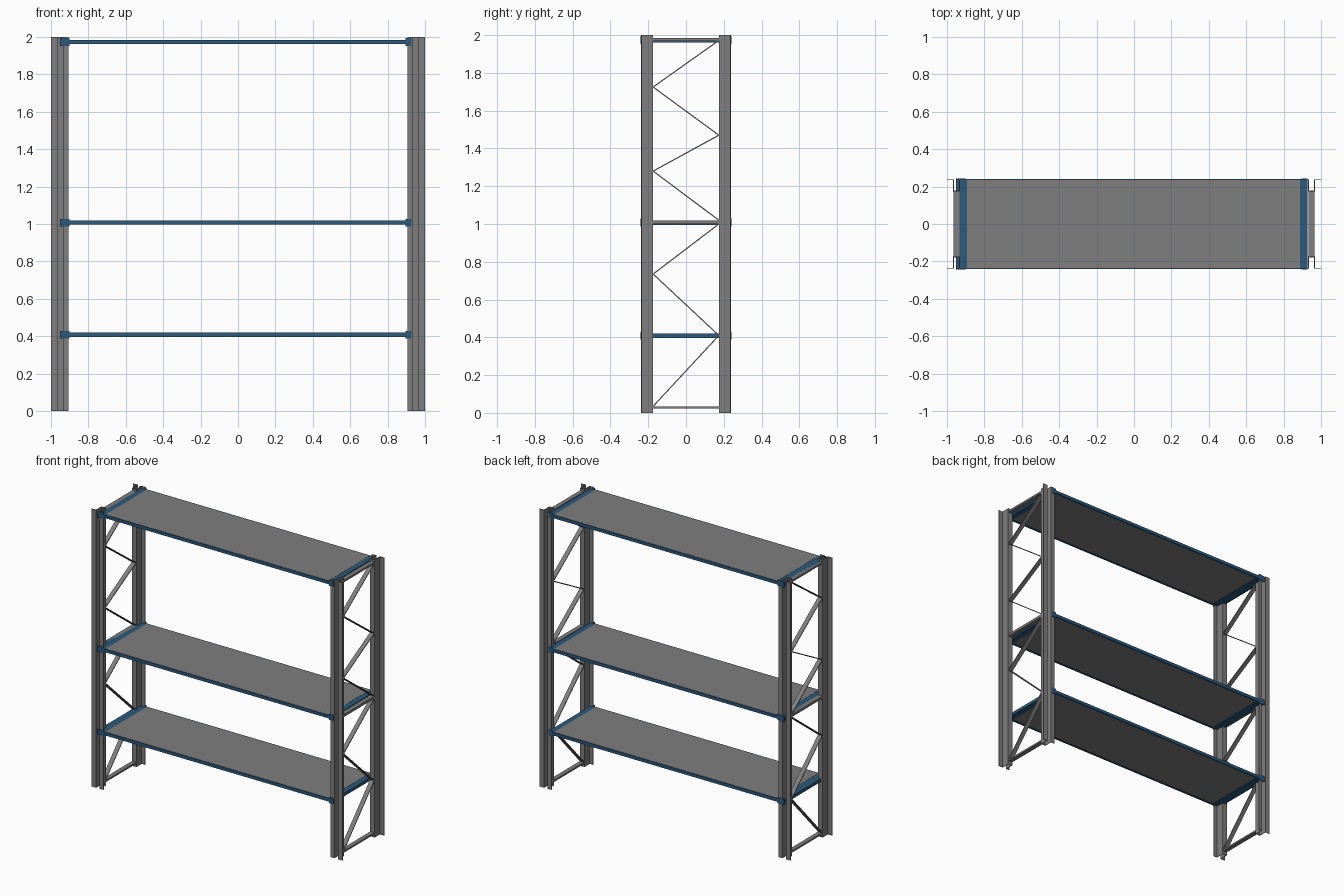
import bpy, bmesh
from mathutils import Vector

if "Cube" in bpy.data.objects:
    bpy.data.objects.remove(bpy.data.objects["Cube"])


def material(name, rgb):
    m = bpy.data.materials.new(name)
    m.diffuse_color = (*rgb, 1)
    m.use_nodes = True
    m.node_tree.nodes["Principled BSDF"].inputs["Base Color"].default_value = m.diffuse_color
    return m


STEEL = material("grey steel", (0.21, 0.21, 0.21))
BLUE = material("blue paint", (0.025, 0.10, 0.20))


def finish(name, bm, mat):
    bmesh.ops.recalc_face_normals(bm, faces=bm.faces)
    me = bpy.data.meshes.new(name)
    bm.to_mesh(me)
    bm.free()
    me.materials.append(mat)
    ob = bpy.data.objects.new(name, me)
    bpy.context.collection.objects.link(ob)
    return ob


def add_box(bm, x, y, z):
    verts = bmesh.ops.create_cube(bm, size=1)["verts"]
    for v in verts:
        v.co = Vector([(r[0] + r[1]) / 2 + c * (r[1] - r[0]) for c, r in zip(v.co, (x, y, z))])


def extrude(bm, points, vector):
    face = bm.faces.new([bm.verts.new(p) for p in points])
    out = bmesh.ops.extrude_face_region(bm, geom=[face])["geom"]
    bmesh.ops.translate(bm, vec=vector, verts=[g for g in out if isinstance(g, bmesh.types.BMVert)])


# Side frames: post plan is a thin hat section with the flange facing outwards
X0, X1, T = 0.931, 0.967, 0.004          # channel walls and sheet thickness
YO, YI = 0.238, 0.174                    # flange face and channel face
HAT = [(0.905, YO), (X0 + T, YO), (X0 + T, YI + T), (X1 - T, YI + T),
       (X1 - T, YO), (1.0, YO), (1.0, YO - T), (X1, YO - T),
       (X1, YI), (X0, YI), (X0, YO - T), (0.905, YO - T)]

# Zigzag joints (y, z) of the flat bracing
ZIGZAG = [[(-YI, 0.035), (YI, 0.41), (-YI, 0.735), (YI, 1.0)],
          [(YI, 1.02), (-YI, 1.28), (YI, 1.47), (-YI, 1.725), (YI, 1.972)]]

for sx, side in ((-1, "left"), (1, "right")):
    for sy, end in ((-1, "front"), (1, "back")):
        bm = bmesh.new()
        extrude(bm, [(sx * x, sy * y, 0) for x, y in HAT], (0, 0, 2))
        finish(f"{side}_{end}_post", bm, STEEL)

    xs = sorted((sx * (X0 + 0.002), sx * (X1 - 0.002)))
    bm = bmesh.new()
    for z0, z1 in ((0.023, 0.035), (1.0, 1.018), (1.970, 1.984)):
        add_box(bm, xs, (-YI, YI), (z0, z1))
    finish(f"{side}_cross_bars", bm, STEEL)

    bm = bmesh.new()
    for path in ZIGZAG:
        for (ya, za), (yb, zb) in zip(path, path[1:]):
            d = Vector((0, yb - ya, zb - za)).normalized()
            n = Vector((0, -d.z, d.y)) * 0.003
            a, b = Vector((xs[0], ya, za)), Vector((xs[0], yb, zb))
            extrude(bm, [a - n, b - n, b + n, a + n], (xs[1] - xs[0], 0, 0))
    finish(f"{side}_diagonal_braces", bm, STEEL)

# Shelves: blue frame with end brackets and a grey panel
XL, XR, YF = -0.952, 0.927, 0.241
for label, z in (("lower", 0.397), ("middle", 0.996), ("upper", 1.962)):
    top = z + 0.022
    bm = bmesh.new()
    for s in (-1, 1):
        add_box(bm, (-0.90, 0.895), sorted((s * 0.228, s * YF)), (z, top))
        for x in ((XL, -0.90), (0.895, XR)):
            add_box(bm, x, sorted((s * 0.2385, s * (YF + 0.001))), (z - 0.009, top + 0.010))
    add_box(bm, (XL, -0.89), (-0.237, 0.237), (z, top))
    add_box(bm, (0.885, XR), (-0.237, 0.237), (z, top))
    finish(f"{label}_shelf_frame", bm, BLUE)

    bm = bmesh.new()
    add_box(bm, (-0.892, 0.887), (-0.234, 0.234), (z + 0.004, top + 0.001))
    finish(f"{label}_shelf_panel", bm, STEEL)
